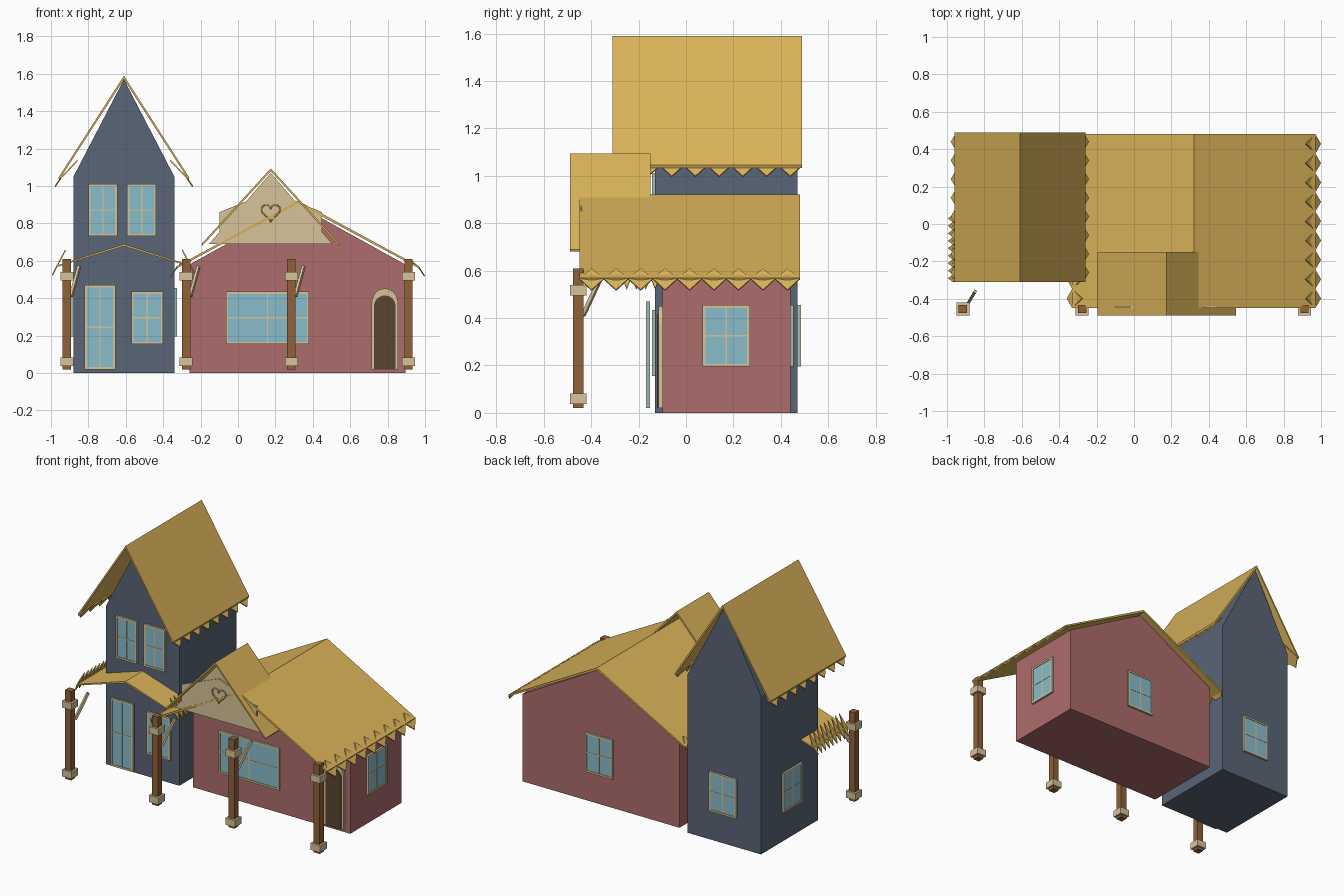
import bpy, bmesh, math
from mathutils import Matrix, Vector

if "Cube" in bpy.data.objects:
    bpy.data.objects.remove(bpy.data.objects["Cube"])


def mat(name, r, g, b):
    m = bpy.data.materials.new(name)
    m.diffuse_color = (r, g, b, 1)
    m.use_nodes = True
    m.node_tree.nodes["Principled BSDF"].inputs["Base Color"].default_value = m.diffuse_color
    return m


PINK = mat("pink_wall", .42, .15, .15)
BLUE = mat("blue_wall", .10, .13, .18)
GOLD = mat("thatch", .70, .45, .10)
GLASS = mat("glass", .25, .51, .60)
CREAM = mat("cream_trim", .68, .55, .32)
WOOD = mat("post_wood", .28, .12, .04)
DARK = mat("door_wood", .10, .06, .03)


def finish(name, bm, mats):
    bmesh.ops.recalc_face_normals(bm, faces=bm.faces)
    me = bpy.data.meshes.new(name)
    bm.to_mesh(me)
    bm.free()
    for m in mats:
        me.materials.append(m)
    ob = bpy.data.objects.new(name, me)
    bpy.context.collection.objects.link(ob)
    return ob


def add_prism(bm, ring, offset):
    """Closed solid from a ring of points swept along an offset."""
    a = [bm.verts.new(p) for p in ring]
    b = [bm.verts.new(Vector(p) + Vector(offset)) for p in ring]
    n = len(a)
    bm.faces.new(a)
    bm.faces.new(b[::-1])
    for i in range(n):
        bm.faces.new((a[i], b[i], b[(i + 1) % n], a[(i + 1) % n]))


def prism(name, profile, y0, y1, m):
    bm = bmesh.new()
    add_prism(bm, [(x, y0, z) for x, z in profile], (0, y1 - y0, 0))
    return finish(name, bm, [m])


def add_box(bm, c, s, idx=0):
    mtx = Matrix.Translation(c) @ Matrix.Diagonal((*s, 1))
    r = bmesh.ops.create_cube(bm, size=1, matrix=mtx)
    for f in {f for v in r["verts"] for f in v.link_faces}:
        f.material_index = idx


def gable_body(name, x0, x1, wall, peak, y0, y1, m):
    prism(name, [(x0, 0), (x1, 0), (x1, wall), ((x0 + x1) / 2, peak), (x0, wall)], y0, y1, m)


def roof(name, cx, peak, half, eave, y0, y1, t=.016):
    prism(name, [(cx - half, eave), (cx, peak), (cx + half, eave),
                 (cx + half - .004, eave - t * .6), (cx, peak - t), (cx - half + .004, eave - t * .6)],
          y0, y1, GOLD)


def fringe(name, cx, y0, y1, n, root, edge, tip):
    """Row of pointed thatch ends along both eaves; points are (distance from ridge, z)."""
    bm = bmesh.new()
    step = (y1 - y0) / n
    for s in (-1, 1):
        for i in range(n):
            y = y0 + (i + .5) * step
            ring = [(cx + s * root[0], y, root[1]), (cx + s * edge[0], y + step / 2, edge[1]),
                    (cx + s * tip[0], y, tip[1]), (cx + s * edge[0], y - step / 2, edge[1])]
            add_prism(bm, ring, (-s * .005, 0, -.005))
    finish(name, bm, [GOLD])


def window(name, loc, w, h, turn=0, bars=(1, 1)):
    """Glass pane with a frame and glazing bars, facing -y before turning."""
    bm = bmesh.new()
    add_box(bm, (0, 0, 0), (w, .008, h), 0)
    f = .012
    for s in (-1, 1):
        add_box(bm, (s * (w - f) / 2, 0, 0), (f, .016, h), 1)
        add_box(bm, (0, 0, s * (h - f) / 2), (w, .016, f), 1)
    for k in range(bars[0]):
        add_box(bm, (w * ((k + 1) / (bars[0] + 1) - .5), 0, 0), (.007, .012, h), 1)
    for k in range(bars[1]):
        add_box(bm, (0, 0, h * ((k + 1) / (bars[1] + 1) - .5)), (w, .012, .007), 1)
    ob = finish(name, bm, [GLASS, CREAM])
    ob.location = loc
    ob.rotation_euler.z = math.radians(turn)


def arch(cx, half, z0, spring, top):
    return [(cx - half, z0)] + [
        (cx - half * math.cos(math.pi * i / 16), spring + (top - spring) * math.sin(math.pi * i / 16))
        for i in range(17)] + [(cx + half, z0)]


# Walls
gable_body("tower_walls", -.88, -.34, 1.05, 1.57, -.13, .47, BLUE)
gable_body("cottage_walls", -.26, .895, .58, .90, -.10, .44, PINK)

# Roofs
roof("tower_roof", -.61, 1.59, .35, 1.045, -.31, .49, .02)
roof("cottage_roof", .32, .922, .65, .57, -.45, .48)
roof("dormer_roof", .175, 1.095, .37, .69, -.49, -.15)
roof("porch_roof", -.61, .69, .36, .575, -.31, .05, .012)

# Thatch fringes
fringe("tower_fringe", -.61, -.31, .49, 8, (.25, 1.14), (.34, 1.045), (.37, 1.0))
fringe("cottage_fringe", .32, -.45, .48, 9, (.60, .61), (.65, .567), (.68, .52))
fringe("porch_fringe", -.61, -.31, .05, 9, (.315, .66), (.36, .575), (.385, .525))

# Dormer front with heart ornament
prism("dormer_triangle", [(-.155, .69), (.505, .69), (.175, 1.07)], -.443, -.433, CREAM)
prism("dormer_panel", [(-.1, .735), (.45, .735), (.45, .86), (.175, .97), (-.1, .86)], -.448, -.438, CREAM)

cu = bpy.data.curves.new("heart", "CURVE")
cu.dimensions = "3D"
cu.bevel_depth = .004
cu.bevel_resolution = 1
sp = cu.splines.new("POLY")
sp.points.add(31)
sp.use_cyclic_u = True
for i, p in enumerate(sp.points):
    a = 2 * math.pi * i / 32
    z = 13 * math.cos(a) - 5 * math.cos(2 * a) - 2 * math.cos(3 * a) - math.cos(4 * a)
    p.co = (.175 + .05 * math.sin(a) ** 3, -.45, .862 + z * .05 / 16, 1)
cu.materials.append(GOLD)
heart = bpy.data.objects.new("heart_ornament", cu)
bpy.context.collection.objects.link(heart)
bpy.context.view_layer.objects.active = heart
heart.select_set(True)
bpy.ops.object.convert(target="MESH")

# Front windows and glazed door
window("tower_upper_window_left", (-.722, -.136, .872), .155, .28)
window("tower_upper_window_right", (-.515, -.136, .872), .155, .28)
window("tower_glass_door", (-.738, -.16, .245), .165, .45)
window("tower_lower_window", (-.485, -.136, .295), .17, .28)
window("cottage_front_window", (.158, -.106, .295), .445, .28, 0, (1, 1))

# Side and back windows
window("cottage_side_window", (.901, .17, .325), .20, .26, 90)
window("cottage_back_window", (.325, .446, .325), .20, .26, 180)
window("tower_back_window", (-.607, .478, .325), .20, .26, 180)
window("tower_left_window", (-.886, .15, .325), .20, .26, -90)
window("tower_right_window", (-.334, .15, .325), .20, .26, 90)

# Arched front door
prism("door_frame", arch(.785, .07, .02, .375, .452), -.116, -.10, CREAM)
prism("door_leaf", arch(.785, .058, .022, .355, .415), -.122, -.10, DARK)

# Porch posts with collars and braces
for i, x in enumerate((-.915, -.277, .285, .912)):
    bm = bmesh.new()
    add_box(bm, (x, -.455, .315), (.044, .044, .59), 0)
    for z in (.06, .517):
        add_box(bm, (x, -.455, z), (.07, .07, .045), 1)
    finish(f"porch_post_{i + 1}", bm, [WOOD, CREAM])
    if i < 3:
        bm = bmesh.new()
        a, b = Vector((x + .022, -.435, .41)), Vector((x + .066, -.36, .57))
        q = (b - a).to_track_quat("Z", "Y").to_matrix().to_4x4()
        bmesh.ops.create_cube(bm, size=1, matrix=Matrix.Translation((a + b) / 2) @ q
                              @ Matrix.Diagonal((.016, .016, (b - a).length, 1)))
        finish(f"post_brace_{i + 1}", bm, [CREAM])
